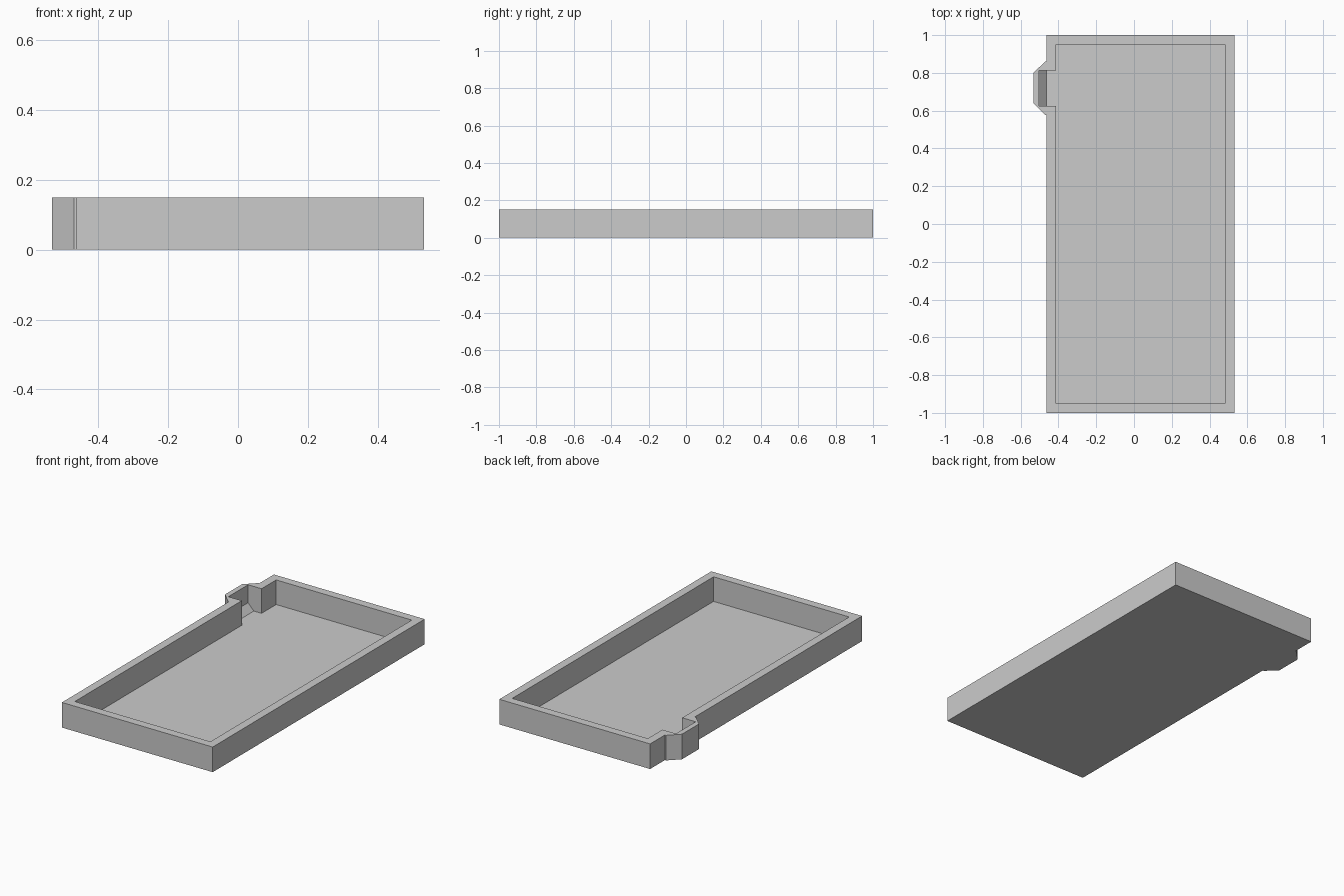
import bpy
import bmesh

cube = bpy.data.objects.get("Cube")
if cube:
    bpy.data.objects.remove(cube, do_unlink=True)

HEIGHT, FLOOR = 0.15, 0.003
LEFT, RIGHT, END, WALL = -0.463, 0.533, 1.0, 0.05
SPOUT_Y = 0.719          # centre of the spout along the side wall

grey = bpy.data.materials.new("grey")
grey.use_nodes = True
colour = (0.6, 0.6, 0.6, 1)
grey.diffuse_color = colour
grey.node_tree.nodes["Principled BSDF"].inputs["Base Color"].default_value = colour


def outline(left, right, end, spout):
    """Rectangle whose left side bulges out through mirrored (x, half width) points."""
    bulge = [(x, SPOUT_Y + h) for x, h in spout]
    bulge += [(x, SPOUT_Y - h) for x, h in reversed(spout)]
    return [(left, -end), (right, -end), (right, end), (left, end)] + bulge


def add_object(name, bm):
    bmesh.ops.recalc_face_normals(bm, faces=bm.faces)
    mesh = bpy.data.meshes.new(name)
    bm.to_mesh(mesh)
    bm.free()
    mesh.materials.append(grey)
    obj = bpy.data.objects.new(name, mesh)
    bpy.context.collection.objects.link(obj)


def wall_band(bm, points, low, high):
    """Vertical faces around an outline, closed below; returns the top edges."""
    bottom = [bm.verts.new((x, y, low)) for x, y in points]
    top = [bm.verts.new((x, y, high)) for x, y in points]
    bm.faces.new(bottom)
    edges = []
    for i in range(len(points)):
        j = (i + 1) % len(points)
        bm.faces.new((bottom[i], bottom[j], top[j], top[i]))
        edges.append(bm.edges.get((top[i], top[j])))
    return edges


# Tray: outer shell and inner hollow joined by a flat rim
outer = outline(LEFT, RIGHT, END, [(LEFT, 0.142), (-0.47, 0.142), (-0.533, 0.08)])
inner_left = LEFT + WALL
inner = outline(inner_left, RIGHT - WALL, END - WALL,
                [(inner_left, 0.093), (-0.502, 0.093)])
bm = bmesh.new()
rim = wall_band(bm, outer, 0, HEIGHT) + wall_band(bm, inner, FLOOR, HEIGHT)
bmesh.ops.triangle_fill(bm, edges=rim, use_beauty=True)
add_object("tray", bm)

# Ramp: small wedge at the foot of the spout
bm = bmesh.new()
profile = [(-0.502, FLOOR), (-0.464, FLOOR), (-0.502, 0.043)]
face = bm.faces.new([bm.verts.new((x, SPOUT_Y - 0.093, z)) for x, z in profile])
side = bmesh.ops.extrude_face_region(bm, geom=[face])
bmesh.ops.translate(bm, vec=(0, 0.186, 0),
                    verts=[v for v in side["geom"] if isinstance(v, bmesh.types.BMVert)])
add_object("spout_ramp", bm)
